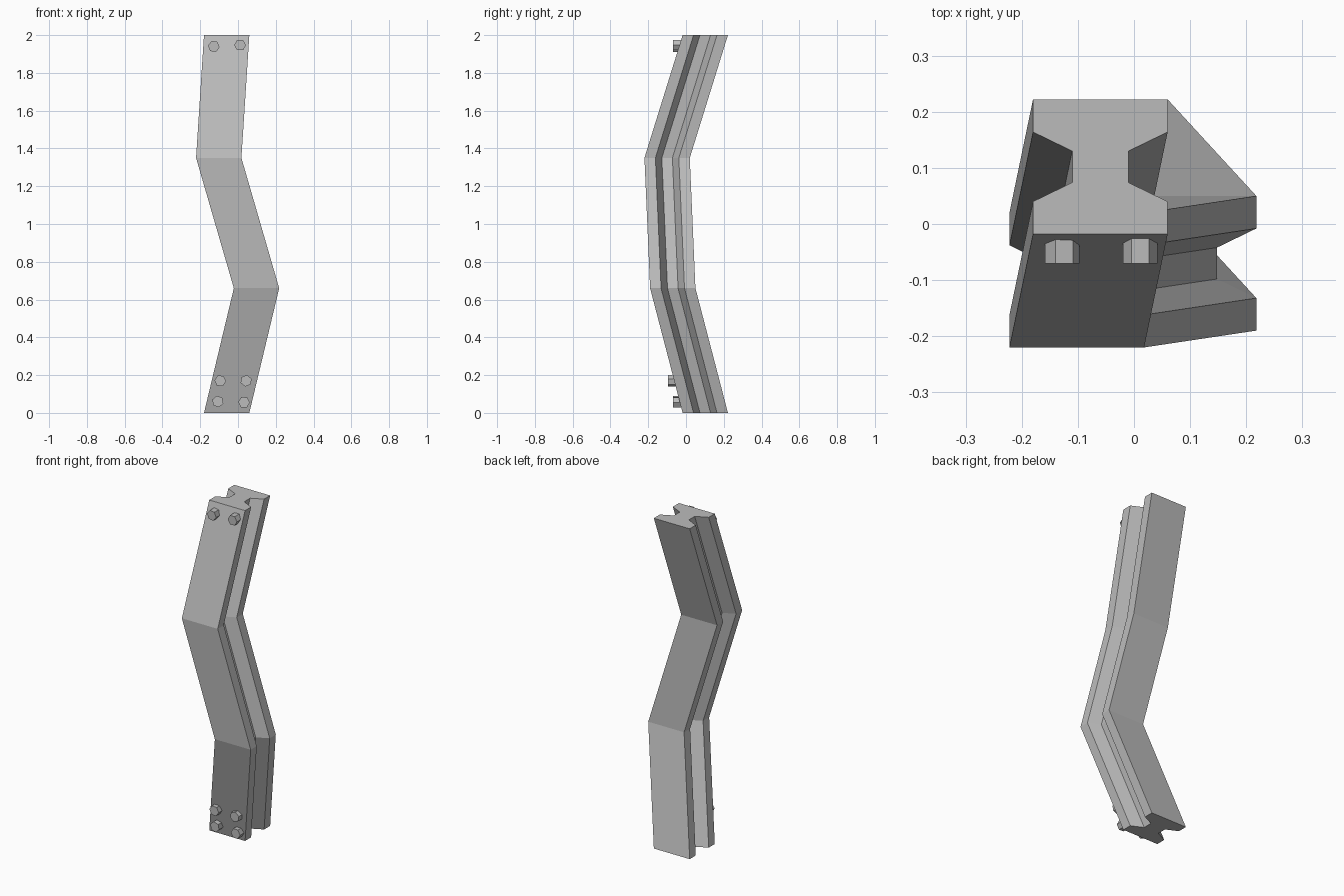
import bpy, bmesh, math
from mathutils import Matrix

cube = bpy.data.objects.get("Cube")
if cube:
    bpy.data.objects.remove(cube, do_unlink=True)

steel = bpy.data.materials.new("grey_steel")
steel.use_nodes = True
GREY = (0.5, 0.5, 0.5, 1)
steel.diffuse_color = GREY
steel.node_tree.nodes["Principled BSDF"].inputs["Base Color"].default_value = GREY


def make_object(name, bm):
    bmesh.ops.recalc_face_normals(bm, faces=bm.faces)
    mesh = bpy.data.meshes.new(name)
    bm.to_mesh(mesh)
    bm.free()
    mesh.materials.append(steel)
    obj = bpy.data.objects.new(name, mesh)
    bpy.context.collection.objects.link(obj)
    return obj


# Beam: I-shaped section carried along a bent path, kept level at each bend
half = [(0.12, -0.12), (0.12, -0.062), (0.05, -0.028),
        (0.05, 0.028), (0.12, 0.062), (0.12, 0.12)]
section = half + [(-x, y) for x, y in reversed(half)]
path = [(-0.06, 0.102, 0), (0.098, -0.07, 0.66),
        (-0.102, -0.1, 1.35), (-0.06, 0.102, 2)]

bm = bmesh.new()
rings = [[bm.verts.new((cx + x, cy + y, z)) for x, y in section]
         for cx, cy, z in path]
n = len(section)
for lower, upper in zip(rings, rings[1:]):
    for i in range(n):
        j = (i + 1) % n
        bm.faces.new((lower[i], lower[j], upper[j], upper[i]))
bm.faces.new(rings[0])
bm.faces.new(rings[-1])
make_object("bent_beam", bm)

# Hexagonal bolt heads on the front: x, z, front y, turn in degrees
bolts = {
    "upper_right_bolt": (-0.128, 1.94, -0.07, 22),
    "upper_left_bolt": (0.011, 1.947, -0.07, 30),
    "lower_right_bolt": (-0.107, 0.06, -0.07, 12),
    "lower_left_bolt": (0.032, 0.056, -0.07, 28),
    "second_right_bolt": (-0.094, 0.17, -0.095, 25),
    "second_left_bolt": (0.043, 0.17, -0.095, 50),
}
DEPTH = 0.05
for name, (x, z, front, turn) in bolts.items():
    bm = bmesh.new()
    bmesh.ops.create_cone(bm, cap_ends=True, segments=6, radius1=0.031,
                          radius2=0.031, depth=DEPTH)
    bm.transform(Matrix.Translation((x, front + DEPTH / 2, z))
                 @ Matrix.Rotation(math.radians(90), 4, 'X')
                 @ Matrix.Rotation(math.radians(turn), 4, 'Z'))
    make_object(name, bm)
